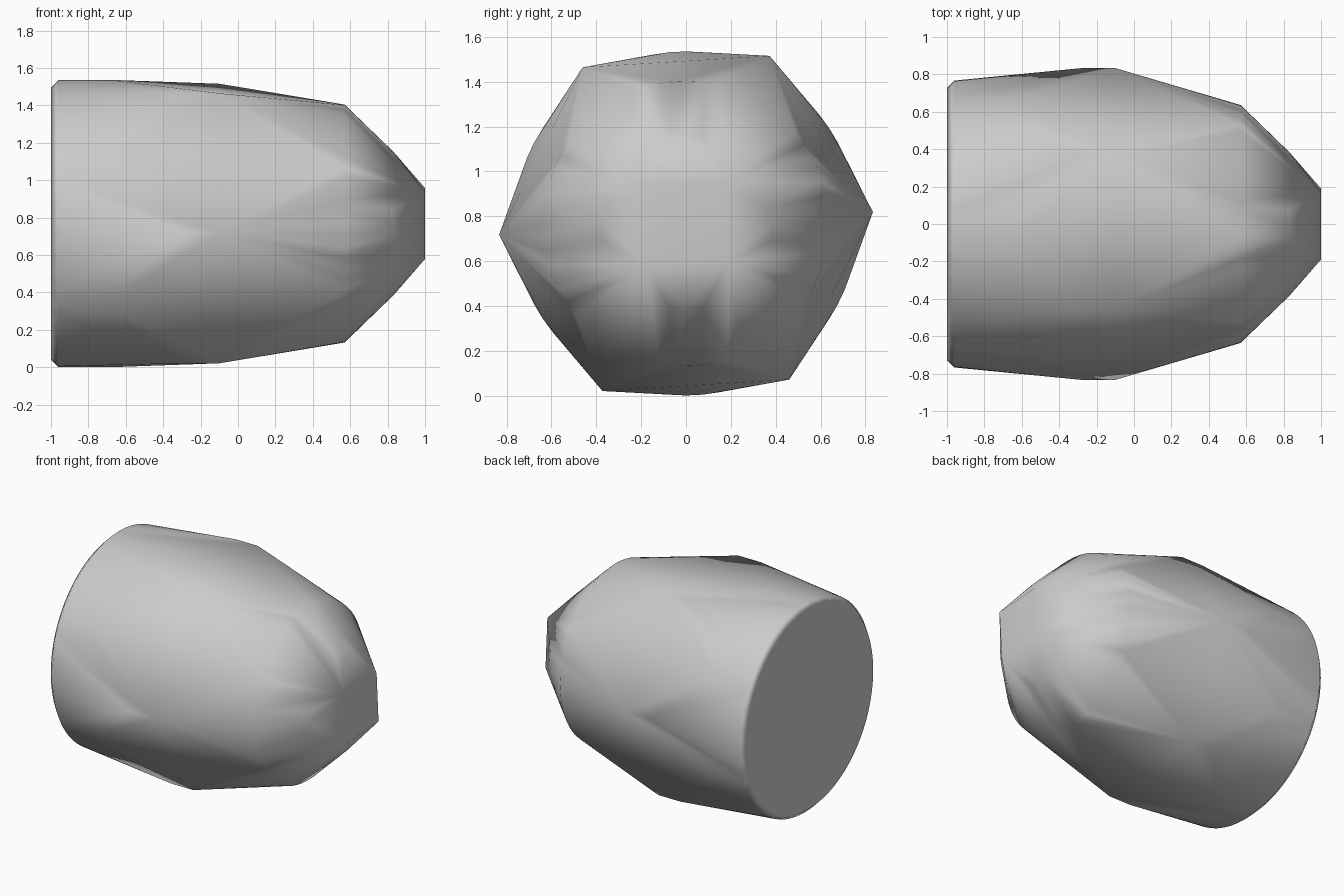
import bpy, bmesh, math

if "Cube" in bpy.data.objects:
    bpy.data.objects.remove(bpy.data.objects["Cube"])

AXIS_Z = 0.768
TWIST = math.radians(3.5)

bm = bmesh.new()


def ring(x, radius, sides, turn=0.0):
    """Add a ring of points around the x axis."""
    for i in range(sides):
        a = turn + 2 * math.pi * i / sides
        bm.verts.new((x, radius * math.cos(a), AXIS_Z + radius * math.sin(a)))


# chamfered round base
ring(-1.0, 0.727, 64)
ring(-0.96, 0.767, 64)
ring(-0.65, 0.767, 64)
# hexagonal collar
ring(-0.28, 0.835, 6, TWIST)
ring(-0.10, 0.835, 6, TWIST)
# round shoulder, taper and square tip
ring(0.57, 0.636, 64)
ring(0.83, 0.385, 32)
ring(1.0, 0.253, 4, TWIST + math.pi / 4)

# tight skin around all the rings
hull = bmesh.ops.convex_hull(bm, input=bm.verts[:])
inside = {g for g in hull["geom_interior"] + hull["geom_unused"]
          if isinstance(g, bmesh.types.BMVert)}
bmesh.ops.delete(bm, geom=list(inside), context='VERTS')
bmesh.ops.dissolve_limit(bm, angle_limit=0.01, verts=bm.verts[:], edges=bm.edges[:])
bmesh.ops.recalc_face_normals(bm, faces=bm.faces[:])
for f in bm.faces:
    f.smooth = True

mesh = bpy.data.meshes.new("tapered_body")
bm.to_mesh(mesh)
bm.free()
body = bpy.data.objects.new("tapered_body", mesh)
bpy.context.collection.objects.link(body)

grey = bpy.data.materials.new("plain grey")
grey.diffuse_color = (0.6, 0.6, 0.6, 1)
grey.use_nodes = True
grey.node_tree.nodes["Principled BSDF"].inputs["Base Color"].default_value = grey.diffuse_color
mesh.materials.append(grey)

# keep the end faces flat while the rims blend softly
weighted = body.modifiers.new("soft_rims", 'WEIGHTED_NORMAL')
weighted.weight = 60
